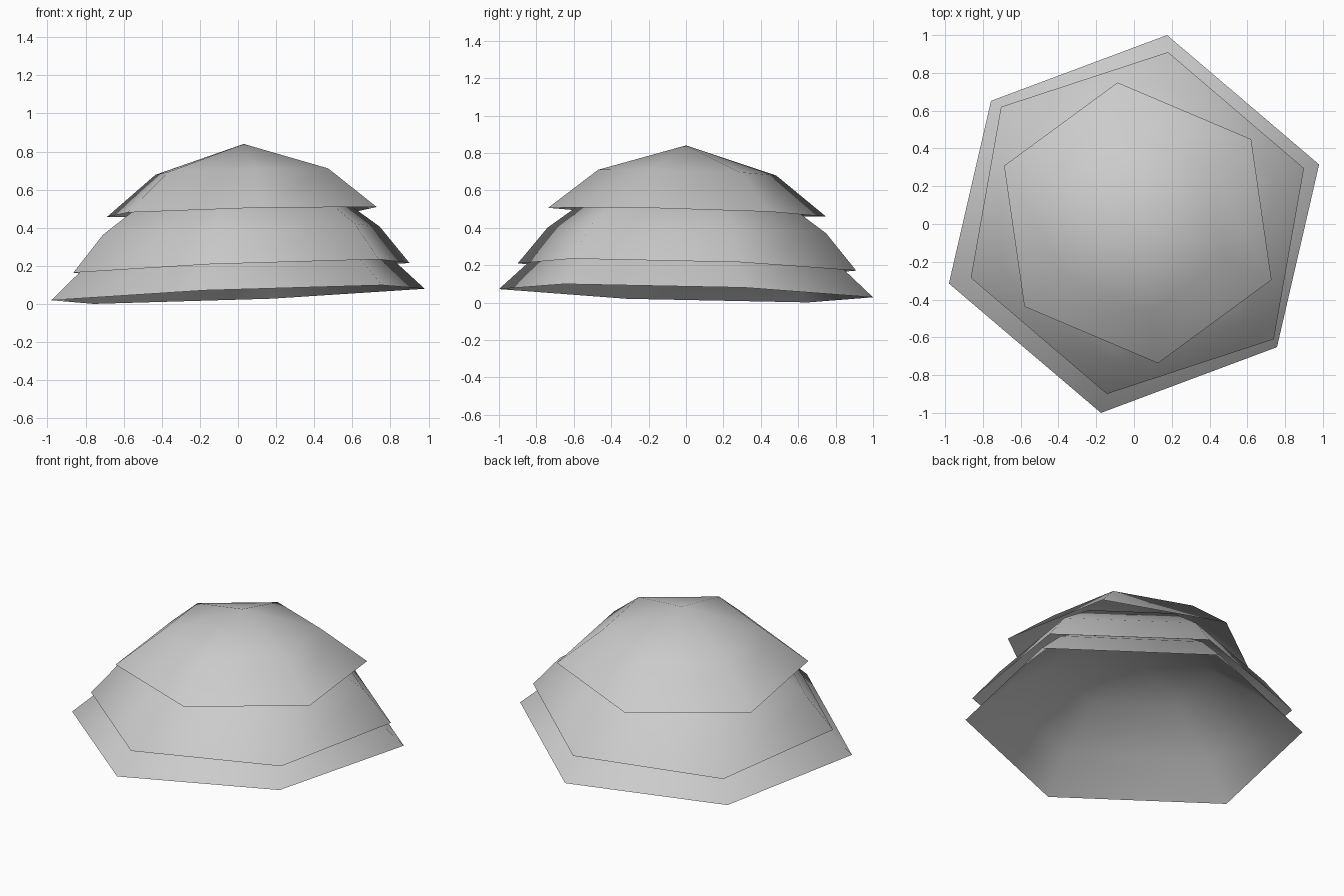
import bpy
import bmesh

cube = bpy.data.objects.get("Cube")
if cube:
    bpy.data.objects.remove(cube, do_unlink=True)

# Single plain grey
grey = bpy.data.materials.new("plain_grey")
grey.use_nodes = True
colour = (0.6, 0.6, 0.6, 1)
grey.diffuse_color = colour
grey.node_tree.nodes["Principled BSDF"].inputs["Base Color"].default_value = colour


def make_tier(name, centre, half, tilt, rings, apex):
    """Open hexagonal dome: half a rim is mirrored through the centre,
    then scaled and lifted for each (scale, height) ring up to the apex."""
    cx, cy = centre
    rim = half + [(-x, -y) for x, y in half]
    bm = bmesh.new()
    loops = []
    for scale, z in rings:
        loops.append([bm.verts.new((cx + x * scale, cy + y * scale,
                                    z + scale * (x * tilt[0] + y * tilt[1])))
                      for x, y in rim])
    top = bm.verts.new(apex)
    for i in range(len(rim)):
        j = (i + 1) % len(rim)
        for low, high in zip(loops, loops[1:]):
            bm.faces.new((low[i], low[j], high[j], high[i]))
        bm.faces.new((loops[-1][i], loops[-1][j], top))
    for face in bm.faces:
        face.smooth = True
    mesh = bpy.data.meshes.new(name)
    bm.to_mesh(mesh)
    bm.free()
    mesh.materials.append(grey)
    obj = bpy.data.objects.new(name, mesh)
    bpy.context.collection.objects.link(obj)
    return obj


# Three nested canopies, widest at the bottom
make_tier("lower_canopy", (0, 0),
          [(0.98, 0.315), (0.175, 1.0), (-0.757, 0.652)], (0.04, -0.029),
          [(1, 0.05), (0.79, 0.245), (0.48, 0.44)], (0.01, 0, 0.54))
make_tier("middle_canopy", (0.018, 0.005),
          [(0.882, 0.29), (0.162, 0.905), (-0.722, 0.615)], (0.038, -0.028),
          [(1, 0.19), (0.823, 0.385), (0.53, 0.58)], (0.02, 0, 0.68))
make_tier("upper_canopy", (0.02, 0.006),
          [(0.708, -0.302), (0.6, 0.443), (-0.107, 0.743)], (0.025, -0.028),
          [(1, 0.483), (0.64, 0.695)], (0.03, 0, 0.84))
